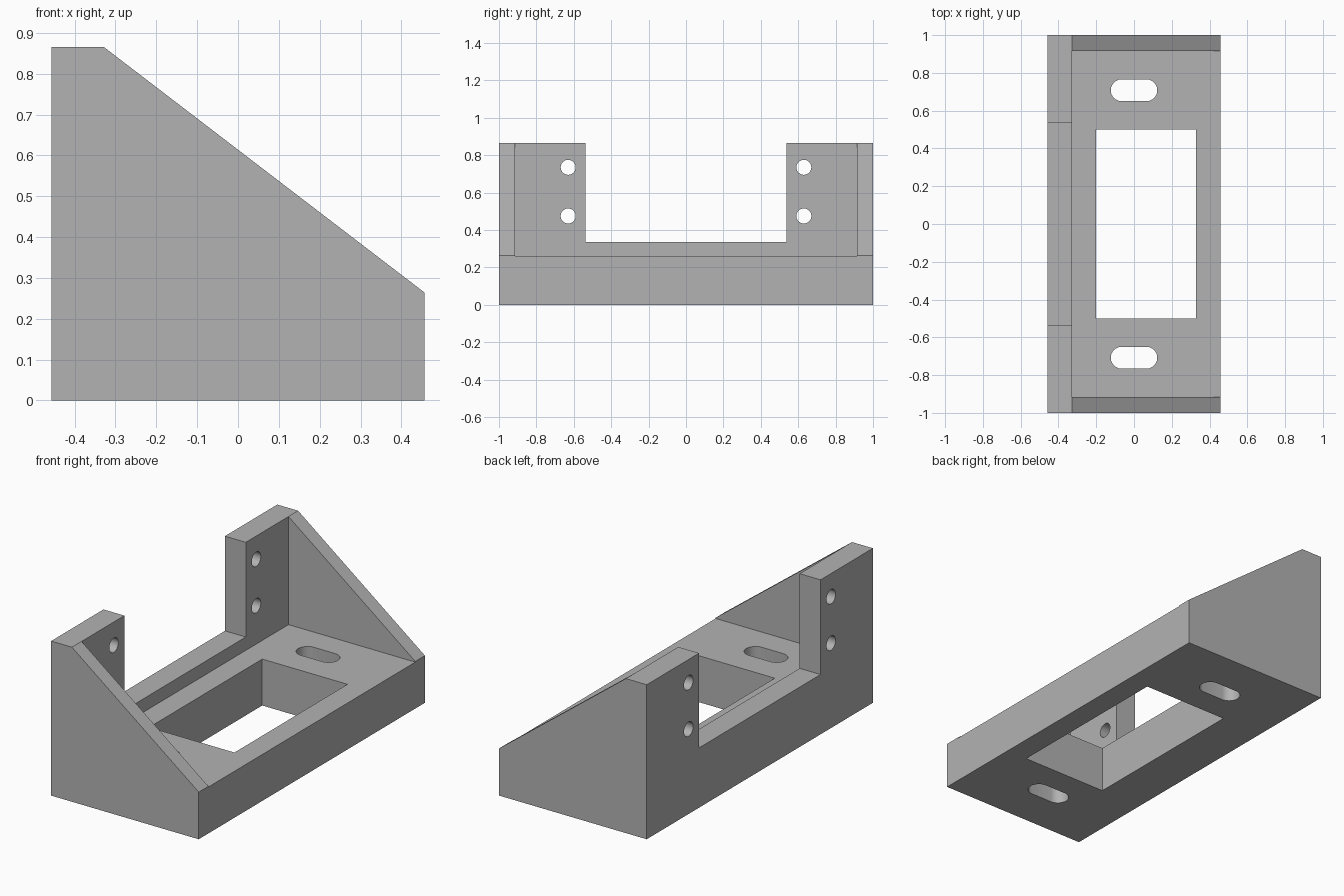
import bpy
import bmesh
from mathutils import Matrix, Vector

if "Cube" in bpy.data.objects:
    bpy.data.objects.remove(bpy.data.objects["Cube"], do_unlink=True)

HALF_X, HALF_Y = 0.457, 1.0
PLATE_X = -0.328      # inner face of the upright plate
DECK_Z = 0.26         # top of the base
INNER_Y = 0.915       # inner face of the side gussets

grey = bpy.data.materials.new("plain grey")
grey.use_nodes = True
grey.diffuse_color = (0.45, 0.45, 0.45, 1)
grey.node_tree.nodes["Principled BSDF"].inputs["Base Color"].default_value = grey.diffuse_color


def add_object(name, bm):
    bmesh.ops.recalc_face_normals(bm, faces=bm.faces)
    mesh = bpy.data.meshes.new(name)
    bm.to_mesh(mesh)
    bm.free()
    mesh.materials.append(grey)
    obj = bpy.data.objects.new(name, mesh)
    bpy.context.collection.objects.link(obj)
    return obj


def prism(name, points, offset):
    """Extrude a closed outline of 3D points along offset."""
    bm = bmesh.new()
    face = bm.faces.new([bm.verts.new(p) for p in points])
    new = bmesh.ops.extrude_face_region(bm, geom=[face])["geom"]
    bmesh.ops.translate(bm, vec=offset, verts=[v for v in new if isinstance(v, bmesh.types.BMVert)])
    return add_object(name, bm)


def box(name, low, high):
    low, high = Vector(low), Vector(high)
    bm = bmesh.new()
    bmesh.ops.create_cube(bm, size=1, matrix=Matrix.Translation((low + high) / 2)
                          @ Matrix.Diagonal((*(high - low), 1)))
    return add_object(name, bm)


def rod(name, centre, radius, depth, axis, stretch=0):
    """Round cutter along axis; stretch pulls its halves apart in x to make a slot."""
    bm = bmesh.new()
    bmesh.ops.create_cone(bm, cap_ends=True, segments=48, radius1=radius, radius2=radius, depth=depth,
                          matrix=Matrix.Rotation(0.5 * 3.14159265 / 48 * 2, 4, "Z"))
    for v in bm.verts:
        v.co.x += stretch if v.co.x > 0 else -stretch
    turn = Vector((0, 0, 1)).rotation_difference(Vector(axis)).to_matrix().to_4x4()
    bm.transform(Matrix.Translation(centre) @ turn)
    return add_object(name, bm)


# Bracket body: sloping side profile run along the whole length
profile = [(-HALF_X, 0), (HALF_X, 0), (HALF_X, 0.264), (PLATE_X, 0.865), (-HALF_X, 0.865)]
bracket = prism("mounting_bracket", [(x, -HALF_Y, z) for x, z in profile], (0, 2 * HALF_Y, 0))

# Hollow between the gussets, gap in the upright plate, window in the base
cutters = [
    box("hollow_cutter", (PLATE_X, -INNER_Y, DECK_Z), (1, INNER_Y, 2)),
    box("gap_cutter", (-1, -0.537, 0.335), (1, 0.537, 2)),
    box("window_cutter", (-0.2, -0.5, -1), (0.328, 0.5, 1)),
]

# Slots in the base and bolt holes in the upright plate, on both ends
for side in (-1, 1):
    cutters.append(rod("slot_cutter", (0, side * 0.708, 0), 0.058, 1, (0, 0, 1), 0.065))
    for z in (0.475, 0.735):
        cutters.append(rod("bolt_hole_cutter", (-0.4, side * 0.63, z), 0.04, 0.4, (1, 0, 0)))

for cutter in cutters:
    cutter.hide_render = True
    cut = bracket.modifiers.new(cutter.name, "BOOLEAN")
    cut.operation = "DIFFERENCE"
    cut.solver = "EXACT"
    cut.object = cutter

# Apply the cuts, then discard the cutters
bpy.context.view_layer.objects.active = bracket
bracket.select_set(True)
for modifier in list(bracket.modifiers):
    bpy.ops.object.modifier_apply(modifier=modifier.name)
for cutter in cutters:
    bpy.data.objects.remove(cutter, do_unlink=True)

# Smooth hole walls, crisp edges
bpy.ops.object.select_all(action="DESELECT")
bracket.select_set(True)
bpy.ops.object.shade_smooth_by_angle(angle=0.5)
